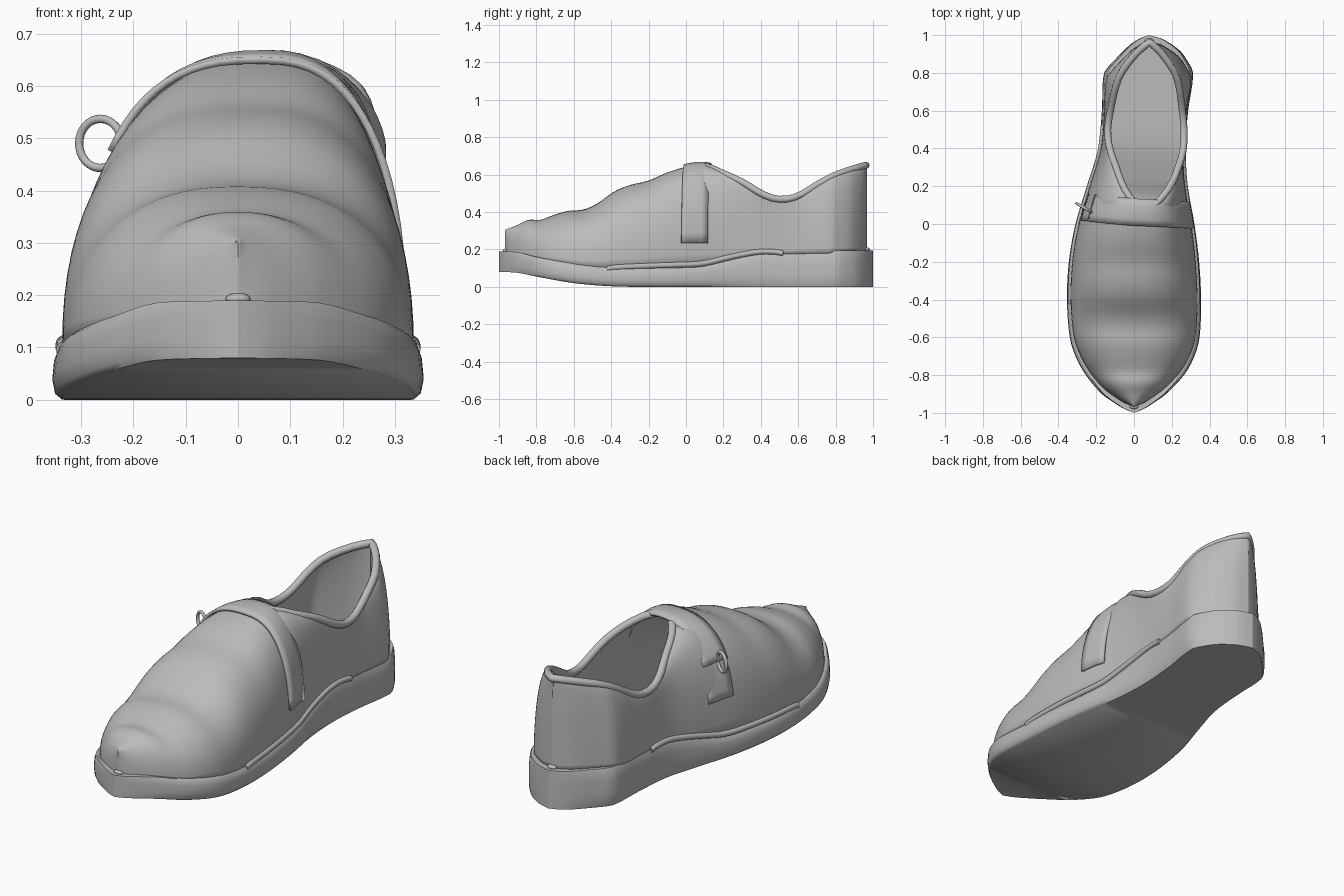
import bpy, bmesh, math
from mathutils import Vector

if "Cube" in bpy.data.objects:
    bpy.data.objects.remove(bpy.data.objects["Cube"])

grey = bpy.data.materials.new("grey")
grey.diffuse_color = (0.5, 0.5, 0.5, 1)
grey.use_nodes = True
grey.node_tree.nodes["Principled BSDF"].inputs["Base Color"].default_value = grey.diffuse_color


def spline(pts):
    """Smooth curve through (position, value) pairs."""
    xs, vs = zip(*pts)
    last = len(xs) - 1

    def slope(i):
        a, b = max(i - 1, 0), min(i + 1, last)
        return (vs[b] - vs[a]) / (xs[b] - xs[a])

    def f(x):
        x = min(max(x, xs[0]), xs[-1])
        i = 0
        while i < last - 1 and x > xs[i + 1]:
            i += 1
        h = xs[i + 1] - xs[i]
        t = (x - xs[i]) / h
        return ((2*t**3 - 3*t*t + 1) * vs[i] + (t**3 - 2*t*t + t) * h * slope(i)
                + (3*t*t - 2*t**3) * vs[i + 1] + (t**3 - t*t) * h * slope(i + 1))
    return f


# Sole outline and heights along the length
left = spline([(-1, 0), (-.98, -.05), (-.95, -.10), (-.9, -.17), (-.8, -.255), (-.7, -.31),
               (-.6, -.34), (-.4, -.355), (-.2, -.345), (0, -.31), (.2, -.25), (.4, -.19),
               (.6, -.17), (.8, -.158), (.86, -.11), (.95, -.02), (.985, .035), (1, .08)])
right = spline([(-1, 0), (-.98, .05), (-.95, .10), (-.9, .17), (-.8, .265), (-.7, .32),
                (-.6, .347), (-.4, .355), (-.2, .345), (0, .32), (.2, .285), (.4, .272),
                (.6, .287), (.8, .313), (.86, .285), (.92, .24), (.98, .15), (1, .08)])
sole_low = spline([(-1, .08), (-.9, .075), (-.8, .055), (-.6, .02), (-.4, .003), (-.2, 0), (1, 0)])
sole_top = spline([(-1, .19), (-.9, .185), (-.8, .16), (-.6, .125), (-.4, .107), (0, .107),
                   (.1, .115), (.2, .14), (.3, .165), (.4, .185), (.5, .19), (1, .195)])
# Upper: ridge and rim height, ridge centre, half width of the foot opening, roundness
crest = spline([(-.962, .30), (-.9, .325), (-.84, .352), (-.78, .352), (-.7, .38), (-.63, .40),
                (-.55, .407), (-.48, .435), (-.38, .505), (-.3, .538), (-.2, .562), (-.1, .605),
                (0, .635), (.1, .645), (.2, .605), (.3, .56), (.4, .50), (.47, .472),
                (.55, .47), (.62, .495), (.7, .545), (.8, .597), (.9, .632), (.962, .65)])
centre = spline([(-.962, 0), (-.5, 0), (-.2, .02), (.1, .06), (.3, .07), (.5, .063),
                 (.77, .073), (.962, .082)])
opening = spline([(.06, 0), (.1, .05), (.14, .085), (.2, .125), (.3, .165), (.4, .195), (.5, .202),
                  (.6, .19), (.77, .155), (.87, .095), (.93, .04), (.962, 0)])
power = spline([(-.962, 2.2), (-.5, 2.4), (0, 2.6), (.2, 2.3), (.5, 1.9), (.962, 1.9)])


def section(y, side, angle, closed=False):
    """Point (x, z) on the upper: angle 0 is the base, pi/2 the ridge or rim."""
    ys = y / .962
    l, r = left(ys), right(ys)
    mid = (l + r) / 2
    base = mid + ((r if side > 0 else l) - mid) * .93
    zb = sole_top(y) - .015
    top_x, top_z = centre(y), crest(y)
    if closed:
        top_z = max(top_z, .64 if y > .05 else 0)
    elif y > .06:
        top_x += side * max(opening(y), 0)
    if abs(ys) > .9999:
        top_x = base
    e = 2 / power(y)
    return (top_x + (base - top_x) * max(math.cos(angle), 0) ** e,
            zb + (top_z - zb) * max(math.sin(angle), 0) ** e)


def angle_at(y, z):
    zb = sole_top(y) - .015
    t = (z - zb) / (max(crest(y), .64) - zb)
    return math.asin(min(t, 1) ** (power(y) / 2))


def finish(ob, name, angle=40):
    ob.name = name
    ob.data.materials.clear()
    ob.data.materials.append(grey)
    bpy.ops.object.select_all(action='DESELECT')
    ob.select_set(True)
    bpy.context.view_layer.objects.active = ob
    if ob.type == 'CURVE':
        bpy.ops.object.convert(target='MESH')
        ob = bpy.context.object
    bpy.ops.object.shade_smooth_by_angle(angle=math.radians(angle))
    return ob


def grid_object(name, grids, thickness=0, ring=False, angle=40):
    """Skin rows of points into a sheet, or into a closed body if ring is set."""
    bm = bmesh.new()
    for rows in grids:
        vs = [[bm.verts.new(p) for p in row] for row in rows]
        n = len(vs[0])
        for a, b in zip(vs, vs[1:]):
            for j in range(n if ring else n - 1):
                k = (j + 1) % n
                bm.faces.new((a[j], a[k], b[k], b[j]))
    bmesh.ops.remove_doubles(bm, verts=bm.verts, dist=.0004)
    bmesh.ops.dissolve_degenerate(bm, edges=bm.edges, dist=.0002)
    bmesh.ops.recalc_face_normals(bm, faces=bm.faces)
    me = bpy.data.meshes.new(name)
    bm.to_mesh(me)
    bm.free()
    ob = bpy.data.objects.new(name, me)
    bpy.context.collection.objects.link(ob)
    finish(ob, name, angle)
    if thickness:
        mod = ob.modifiers.new("thickness", 'SOLIDIFY')
        mod.thickness, mod.offset = thickness, 0
    return ob


def tube(name, pts, radius, closed=False):
    cu = bpy.data.curves.new(name, 'CURVE')
    cu.dimensions = '3D'
    cu.bevel_depth, cu.bevel_resolution = radius, 3
    cu.use_fill_caps = True
    sp = cu.splines.new('POLY')
    sp.points.add(len(pts) - 1)
    for p, co in zip(sp.points, pts):
        p.co = (*co, 1)
    sp.use_cyclic_u = closed
    ob = bpy.data.objects.new(name, cu)
    bpy.context.collection.objects.link(ob)
    return finish(ob, name, 60)


def stations(a, b, n):
    return [(a + b) / 2 - (b - a) / 2 * math.cos(math.pi * i / n) for i in range(n + 1)]


# Sole with a bulging side wall
edge = [(.95, 0), (.985, .1), (1, .35), (.99, .7), (.965, .92), (.93, 1)]
rows = []
for y in stations(-1, 1, 64):
    l, r, lo, hi = left(y), right(y), sole_low(y), sole_top(y)
    m = (l + r) / 2
    rows.append([(m + (r - m) * s, y, lo + (hi - lo) * t) for s, t in edge]
                + [(m + (l - m) * s, y, lo + (hi - lo) * t) for s, t in reversed(edge)])
grid_object("sole", [rows], ring=True, angle=50)

# Upper: two side walls joined along the ridge, open above the heel
ys = stations(-.962, .962, 90)
walls = [[[(x, y, z) for x, z in (section(y, s, math.pi / 2 * j / 18) for j in range(19))]
          for y in ys] for s in (-1, 1)]
grid_object("upper", walls, thickness=.012, angle=60)

# Rolled rim around the opening
ry = [.065, .08] + [.1 + .04 * i for i in range(21)] + [.93, .95, .962]


def rim_side(s):
    return [(centre(y) + s * max(opening(y), 0), y, crest(y)) for y in ry]


tube("rim", rim_side(-1) + rim_side(1)[-2:0:-1], .019, closed=True)

# Welt strips between sole and upper
for s, name in ((-1, "left_welt"), (1, "right_welt")):
    pts = []
    for i in range(33):
        y = -.42 + .94 * i / 32
        pts.append((section(y, s, 0)[0] + s * .004, y,
                    sole_top(y) - .012 + .024 * math.sin(math.pi * i / 32) ** .5))
    tube(name, pts, .015)


# Strap over the instep and its fixed plate
def band(name, spans, lift, thick):
    rows = []
    for side, z0, z1, n in spans:
        for i in range(n + 1):
            row = []
            for j in range(5):
                f = i / n
                a0, a1 = [math.pi / 2 if z is None else angle_at(.06, z) for z in (z0, z1)]
                a = a0 + (a1 - a0) * f
                shift = .06 + (-.015 if side > 0 else .03) * math.cos(a)
                y = shift + .07 * (j / 2 - 1)
                x, z = section(y, side, a, True)
                d = Vector((x - centre(y), z - .3)).normalized() * lift
                row.append((x + d.x, y, z + d.y))
            rows.append(row)
    return grid_object(name, [rows], thickness=thick)


band("strap", [(1, .24, None, 16), (-1, None, .47, 12)], .016, .014)
band("strap_plate", [(-1, .30, .52, 8)], .006, .01)

# Buckle ring
bpy.ops.mesh.primitive_torus_add(major_radius=.047, minor_radius=.008, major_segments=32,
                                 minor_segments=10, location=(-.263, .085, .49),
                                 rotation=(math.radians(90), 0, math.radians(-30)))
finish(bpy.context.object, "buckle_ring", 60)

# Small welt ends at toe and heel
for name, x, y, z in (("toe_stud", 0, -.965, .193), ("heel_stud", .08, .968, .2)):
    bpy.ops.mesh.primitive_uv_sphere_add(segments=16, ring_count=8, radius=1, location=(x, y, z))
    bpy.context.object.scale = (.024, .015, .011)
    finish(bpy.context.object, name, 60)
